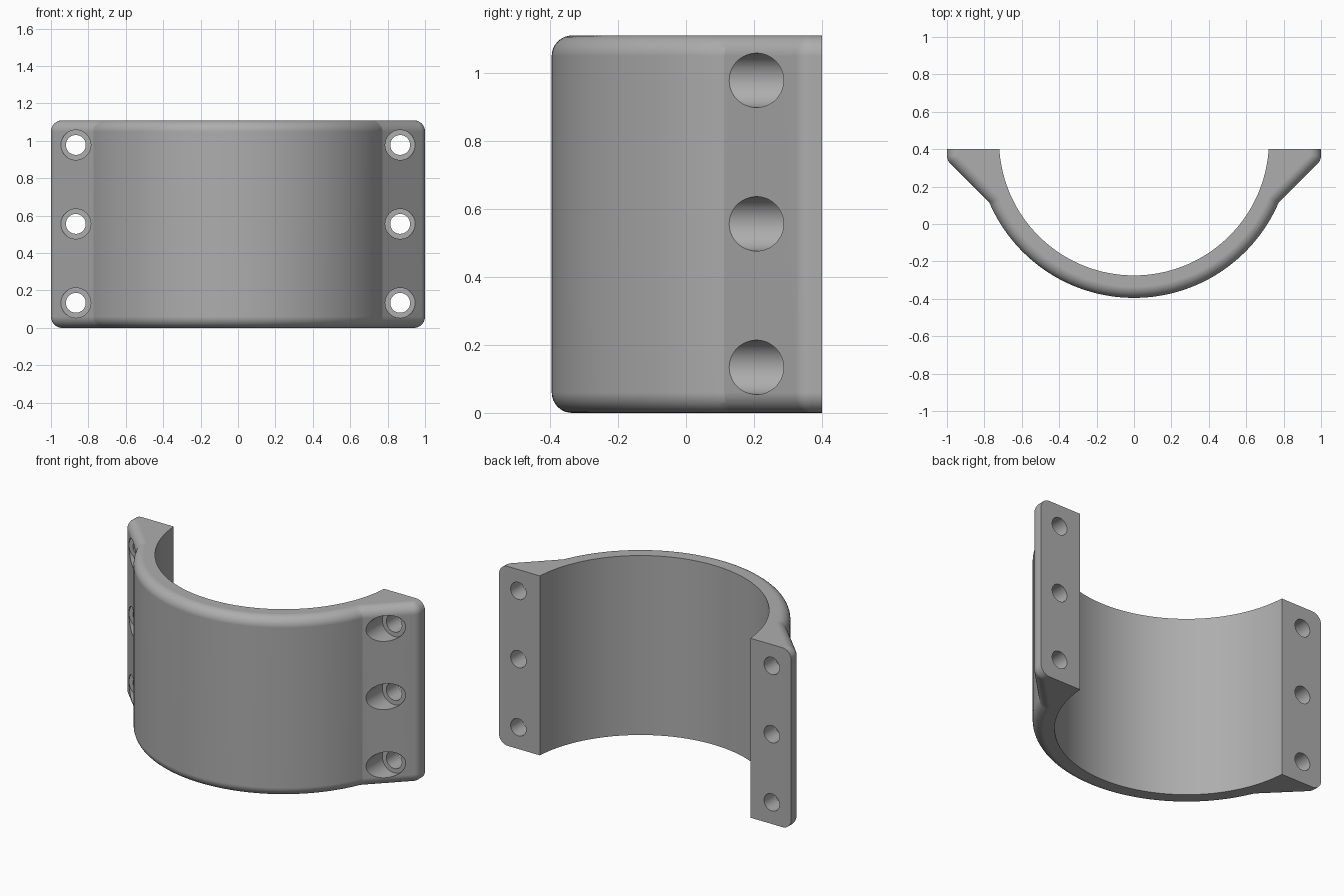
import bpy, bmesh, math

if "Cube" in bpy.data.objects:
    bpy.data.objects.remove(bpy.data.objects["Cube"])

HEIGHT, BACK = 1.11, 0.4
AXIS_Y, R_IN, R_OUT = 0.4465, 0.7215, 0.8415
SLOPE = 0.66            # flange face lies on x - y = SLOPE
FILLET, CORNER = 0.06, 0.062
ARC, STEPS = 40, 8

grey = bpy.data.materials.new("grey")
grey.use_nodes = True
colour = (0.42, 0.42, 0.42, 1)
grey.diffuse_color = colour
grey.node_tree.nodes["Principled BSDF"].inputs["Base Color"].default_value = colour


def arc(cx, cy, r, start, end, n):
    angles = [start + (end - start) * i / n for i in range(n + 1)]
    return [(cx + r * math.cos(a), cy + r * math.sin(a)) for a in angles]


def outline(inset):
    """Clamp cross-section with its outer side moved inwards."""
    r = R_OUT - inset
    m = SLOPE - inset * math.sqrt(2) + AXIS_Y
    x = (m + math.sqrt(2 * r * r - m * m)) / 2
    meet = math.atan2(x - m, x)
    half = arc(0, AXIS_Y, r, -math.pi / 2, meet, ARC)
    cx = 1 - CORNER
    cy = cx - SLOPE + CORNER * math.sqrt(2)
    half += arc(cx, cy, CORNER - inset, -math.pi / 4, 0, 5)
    half.append((1 - inset, BACK))
    end = math.asin((BACK - AXIS_Y) / R_IN)
    inner = arc(0, AXIS_Y, R_IN, end, -math.pi - end, 2 * ARC)
    left = [(-px, py) for px, py in reversed(half[1:])]
    return half + inner + left


# Clamp body: stacked outlines with rounded outer rims
levels = []
for i in range(STEPS + 1):
    a = math.pi / 2 * i / STEPS
    levels.append((FILLET * (1 - math.sin(a)), FILLET * (1 - math.cos(a))))
levels += [(d, HEIGHT - z) for d, z in reversed(levels)]

bm = bmesh.new()
rings = [[bm.verts.new((x, y, z)) for x, y in outline(d)] for d, z in levels]
for low, high in zip(rings, rings[1:]):
    for i in range(len(low)):
        j = (i + 1) % len(low)
        bm.faces.new((low[i], low[j], high[j], high[i]))
bm.faces.new(list(reversed(rings[0])))
bm.faces.new(rings[-1])
bmesh.ops.recalc_face_normals(bm, faces=bm.faces)
mesh = bpy.data.meshes.new("clamp_half")
bm.to_mesh(mesh)
bm.free()
mesh.materials.append(grey)
clamp = bpy.data.objects.new("clamp_half", mesh)
bpy.context.collection.objects.link(clamp)


# Bolt holes: a through hole behind a wider counterbore
def drill(x, z, radius, y0, y1):
    bpy.ops.mesh.primitive_cylinder_add(
        vertices=48, radius=radius, depth=y1 - y0,
        location=(x, (y0 + y1) / 2, z), rotation=(math.pi / 2, 0, 0))
    cutter = bpy.context.object
    cutter.name = "hole_cutter"
    cutter.hide_render = True
    cutter.data.materials.append(grey)
    bpy.context.view_layer.objects.active = clamp
    cut = clamp.modifiers.new("hole", 'BOOLEAN')
    cut.operation, cut.solver, cut.object = 'DIFFERENCE', 'EXACT', cutter
    bpy.ops.object.modifier_apply(modifier=cut.name)
    bpy.data.objects.remove(cutter)


for x in (-0.867, 0.867):
    for z in (0.134, 0.556, 0.978):
        drill(x, z, 0.08, -0.1, 0.287)
        drill(x, z, 0.053, 0.2, 0.6)

# Smooth shading with crisp edges
bpy.ops.object.select_all(action='DESELECT')
clamp.select_set(True)
bpy.context.view_layer.objects.active = clamp
bpy.ops.object.shade_smooth_by_angle(angle=math.radians(18))
weighted = clamp.modifiers.new("weighted_normals", 'WEIGHTED_NORMAL')
weighted.keep_sharp = True
